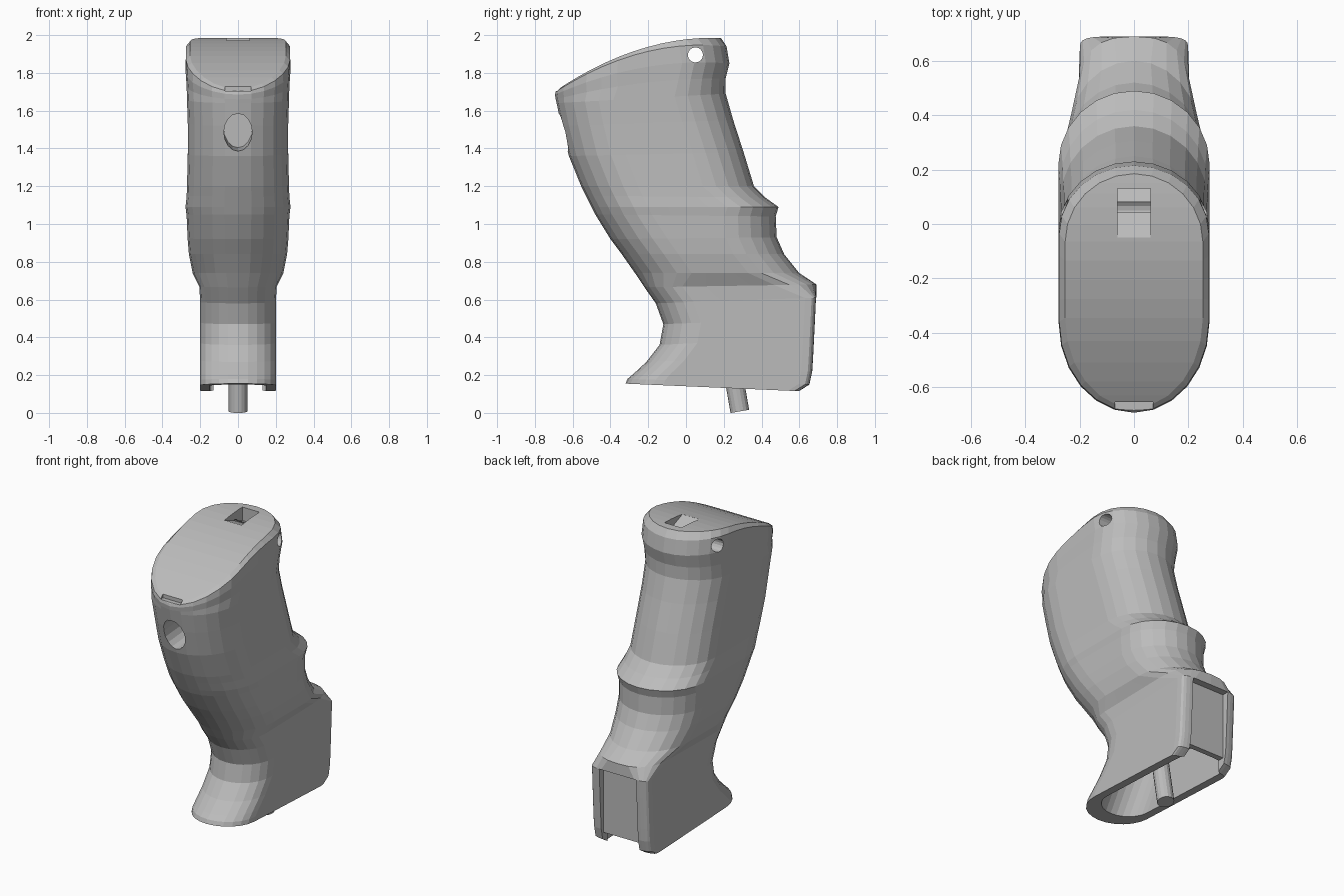
import bpy, bmesh, math
from mathutils import Matrix, Vector

if "Cube" in bpy.data.objects:
    bpy.data.objects.remove(bpy.data.objects["Cube"])

shade = (0.5, 0.5, 0.5, 1)
grey = bpy.data.materials.new("plain_grey")
grey.use_nodes = True
grey.diffuse_color = shade
grey.node_tree.nodes["Principled BSDF"].inputs["Base Color"].default_value = shade


def finish(name, bm):
    bmesh.ops.recalc_face_normals(bm, faces=bm.faces)
    mesh = bpy.data.meshes.new(name)
    bm.to_mesh(mesh)
    bm.free()
    mesh.materials.append(grey)
    obj = bpy.data.objects.new(name, mesh)
    bpy.context.collection.objects.link(obj)
    return obj


def half_ring(front, back, width, front_cap, back_cap, power=2, bulge=0, steps=6, sides=4):
    """Half outline from front centre to back centre: cap, straight side, cap."""
    (y_front, z_front), (y_back, z_back) = front, back
    start, end = y_front + front_cap, y_back - back_cap
    angles = [math.pi / 2 * i / steps for i in range(steps + 1)]
    outline = [(width * math.sin(a), start - front_cap * math.cos(a)) for a in angles]
    outline += [(width, start + (end - start) * i / sides) for i in range(1, sides)]
    outline += [(width * math.cos(a) ** (2 / power), end + back_cap * math.sin(a) ** (2 / power))
                for a in angles[:-1]]
    outline.append((0, y_back))
    points = []
    for x, y in outline:
        t = (y - y_front) / (y_back - y_front)
        z = z_front + (z_back - z_front) * t + bulge * 4 * t * (1 - t)
        points.append(Vector((x, y, z)))
    return points


def loft(name, sections):
    """Skin mirrored rings, closing both ends with strips across the centre."""
    bm = bmesh.new()
    rings = []
    for section in sections:
        half = half_ring(*section)
        right = [bm.verts.new(p) for p in half]
        left = [bm.verts.new((-p.x, p.y, p.z)) for p in half[1:-1]]
        rings.append(right + left[::-1])
    n = len(rings[0])
    m = n // 2
    for a, b in zip(rings, rings[1:]):
        for i in range(n):
            j = (i + 1) % n
            bm.faces.new((a[i], a[j], b[j], b[i]))
    for r in (rings[0], rings[-1]):
        bm.faces.new((r[0], r[1], r[-1]))
        for i in range(1, m - 1):
            bm.faces.new((r[i], r[i + 1], r[n - i - 1], r[n - i]))
        bm.faces.new((r[m - 1], r[m], r[m + 1]))
    return finish(name, bm)


def prism(name, profile, half_width):
    """Side profile in (y, z) extruded across x."""
    bm = bmesh.new()
    face = bm.faces.new([bm.verts.new((-half_width, y, z)) for y, z in profile])
    new = bmesh.ops.extrude_face_region(bm, geom=[face])["geom"]
    bmesh.ops.translate(bm, vec=(2 * half_width, 0, 0),
                        verts=[v for v in new if isinstance(v, bmesh.types.BMVert)])
    return finish(name, bm)


def box(name, half_width, y0, y1, z0, z1):
    return prism(name, [(y0, z0), (y1, z0), (y1, z1), (y0, z1)], half_width)


def rod(name, start, end, radius, stretch=1):
    """Round bar between two points, optionally made oval in height."""
    start, end = Vector(start), Vector(end)
    axis = end - start
    bm = bmesh.new()
    bmesh.ops.create_cone(bm, cap_ends=True, segments=16, radius1=radius,
                          radius2=radius, depth=axis.length)
    turn = axis.to_track_quat('Z', 'X').to_matrix().to_4x4()
    oval = Matrix.Scale(stretch, 4, (0, 0, 1))
    bmesh.ops.transform(bm, verts=bm.verts,
                        matrix=Matrix.Translation((start + end) / 2) @ oval @ turn)
    return finish(name, bm)


def cut(target, cutter):
    mod = target.modifiers.new(cutter.name, 'BOOLEAN')
    mod.operation, mod.solver, mod.object = 'DIFFERENCE', 'EXACT', cutter
    bpy.context.view_layer.objects.active = target
    bpy.ops.object.modifier_apply(modifier=mod.name)
    bpy.data.objects.remove(cutter)


# Square base: front y, z and back y, z of each ring
base_rings = [((fy, fz), (by, bz), .2, .2, .06, 5) for fy, fz, by, bz in (
    (-.32, .155, .6, .115), (-.31, .18, .655, .15), (-.28, .205, .67, .22),
    (-.21, .27, .675, .3), (-.14, .36, .68, .4), (-.12, .47, .685, .5),
    (-.16, .58, .69, .61))]

# Shoulder above the base, with an arched rear edge
shoulder = [((-.22, .665), (.69, .68), .205, .2, .22, 2.6)]

# Waist, finger ridge and handle: the same, then half width
grip_rings = [((fy, fz), (by, bz), w, .3, .27) for fy, fz, by, bz, w in (
    (-.27, .74, .6, .74, .24), (-.34, .84, .52, .84, .26), (-.4, .92, .48, .93, .267),
    (-.48, 1.05, .475, 1.04, .272), (-.5, 1.09, .49, 1.09, .278),
    (-.53, 1.15, .42, 1.14, .272), (-.555, 1.2, .36, 1.2, .27),
    (-.62, 1.36, .305, 1.38, .266), (-.66, 1.52, .25, 1.55, .266),
    (-.685, 1.64, .21, 1.69, .27))]

# Flared head: the same, then the dome of the ring
head_rings = [((fy, fz), (by, bz), w, .33, .25, 2, dome) for fy, fz, by, bz, w, dome in (
    (-.69, 1.66, .21, 1.77, .272, .03), (-.694, 1.685, .23, 1.85, .277, .06),
    (-.69, 1.7, .215, 1.94, .275, .085), (-.675, 1.715, .185, 1.985, .253, .075))]

body = loft("grip_body", base_rings + shoulder + grip_rings + head_rings)

# Hollow base, open below, with a sunken rear panel
cut(body, loft("base_hollow", [((y, z), (.61, z), .15, .15, .04, 5)
                               for y, z in ((-.27, .05), (-.06, .4))]))
cut(body, box("rear_panel_recess", .13, .645, .8, 0, .61))
cut(body, box("rear_slot", .13, .55, .8, 0, .19))

# Holes and notches of the head
cut(body, rod("front_hole", (0, -.9, 1.47), (0, -.4, 1.5), .075, stretch=1.35))
cut(body, rod("cross_pin_hole", (-.5, .05, 1.895), (.5, .05, 1.895), .04))
cut(body, prism("top_ramp_notch", [(-.05, 1.97), (.13, 1.9), (.13, 2.1), (-.05, 2.1)], .06))
cut(body, box("front_notch", .07, -.8, -.655, 1.705, 1.9))

# Cable leaving the hollow
rod("cable_stub", (0, .285, .008), (0, .215, .41), .05)
